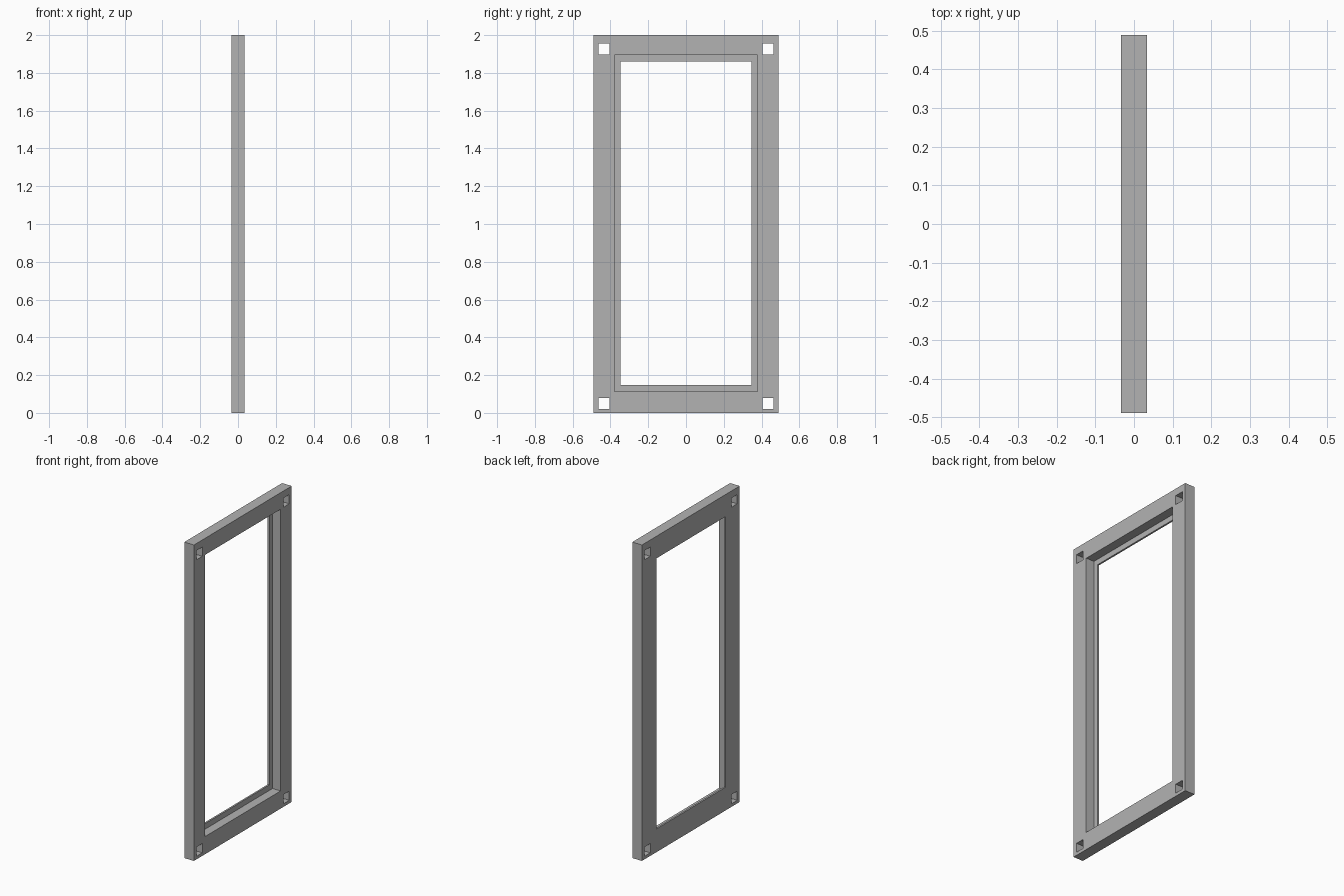
import bpy

cube = bpy.data.objects.get("Cube")
if cube:
    bpy.data.objects.remove(cube, do_unlink=True)

HALF_X, HALF_Y, HEIGHT = 0.034, 0.489, 2.0
LIP = 0.011  # thickness of the lip left on the -x face


def box(name, x, y, z):
    """Box spanning the given (low, high) range on each axis."""
    spans = (x, y, z)
    bpy.ops.mesh.primitive_cube_add(size=1, location=[(a + b) / 2 for a, b in spans])
    ob = bpy.context.object
    ob.name = name
    ob.scale = [b - a for a, b in spans]
    bpy.ops.object.transform_apply(location=True, rotation=False, scale=True)
    return ob


def cut(target, x, y, z):
    """Subtract a box from the target and discard the cutter."""
    cutter = box("cutter", x, y, z)
    cutter.hide_render = True
    mod = target.modifiers.new("cut", "BOOLEAN")
    mod.operation = "DIFFERENCE"
    mod.solver = "EXACT"
    mod.object = cutter
    bpy.context.view_layer.objects.active = target
    bpy.ops.object.modifier_apply(modifier=mod.name)
    bpy.data.objects.remove(cutter, do_unlink=True)


# Solid panel
frame = box("window_frame", (-HALF_X, HALF_X), (-HALF_Y, HALF_Y), (0, HEIGHT))
through = (-0.1, 0.1)

# Main opening and the wider recess on the +x face
cut(frame, through, (-0.346, 0.346), (0.147, 1.86))
cut(frame, (-HALF_X + LIP, 0.1), (-0.378, 0.378), (0.112, 1.895))

# Square corner holes
for side in (-1, 1):
    y = sorted((side * 0.406, side * 0.464))
    for low in (0.02, 1.897):
        cut(frame, through, y, (low, low + 0.058))

# Plain grey finish
grey = bpy.data.materials.new("grey")
grey.use_nodes = True
colour = (0.45, 0.45, 0.45, 1)
grey.diffuse_color = colour
grey.node_tree.nodes["Principled BSDF"].inputs["Base Color"].default_value = colour
frame.data.materials.clear()
frame.data.materials.append(grey)
for face in frame.data.polygons:
    face.material_index = 0
    face.use_smooth = False
